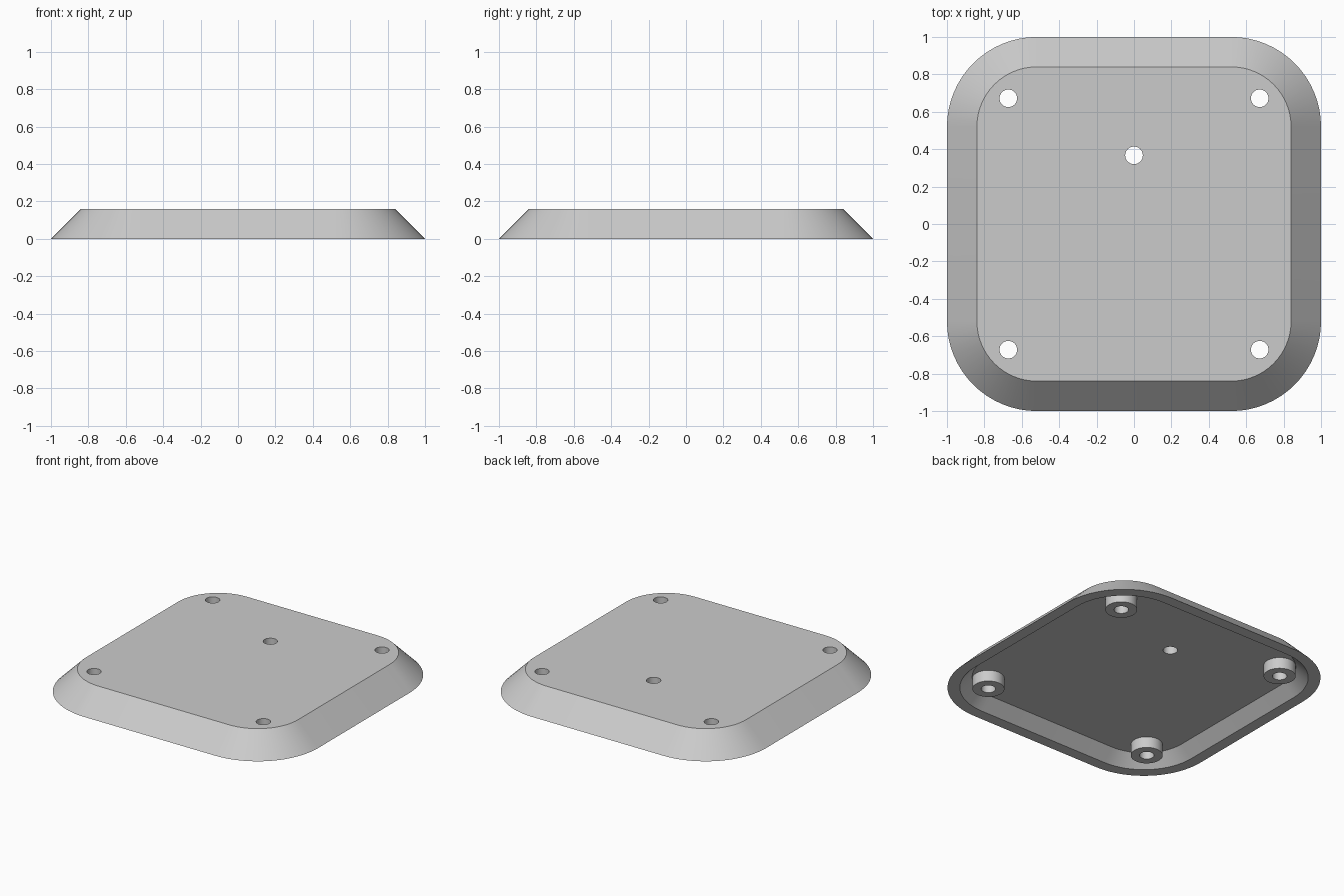
import bpy, bmesh, math

if "Cube" in bpy.data.objects:
    bpy.data.objects.remove(bpy.data.objects["Cube"], do_unlink=True)

HEIGHT, CEILING = 0.16, 0.08      # plate top and underside of the hollow
CORNER = 0.52                     # centre of the corner arcs
POST, HOLE_R, BOSS_R = 0.672, 0.047, 0.104
ARC, SEG = 16, 48

gray = bpy.data.materials.new("plain_gray")
gray.use_nodes = True
color = (0.6, 0.6, 0.6, 1)
gray.diffuse_color = color
gray.node_tree.nodes["Principled BSDF"].inputs["Base Color"].default_value = color


def make_object(name, bm):
    bmesh.ops.recalc_face_normals(bm, faces=bm.faces)
    mesh = bpy.data.meshes.new(name)
    bm.to_mesh(mesh)
    bm.free()
    mesh.materials.append(gray)
    obj = bpy.data.objects.new(name, mesh)
    bpy.context.collection.objects.link(obj)
    return obj


def activate(obj):
    bpy.ops.object.select_all(action='DESELECT')
    obj.select_set(True)
    bpy.context.view_layer.objects.active = obj


def smooth(obj):
    activate(obj)
    bpy.ops.object.shade_smooth_by_angle(angle=math.radians(30))


def rounded_ring(bm, radius, z):
    """Rounded square whose corner arcs share fixed centres."""
    ring = []
    for quarter, (sx, sy) in enumerate([(1, 1), (-1, 1), (-1, -1), (1, -1)]):
        for i in range(ARC + 1):
            a = (quarter + i / ARC) * math.pi / 2
            ring.append(bm.verts.new((sx * CORNER + radius * math.cos(a),
                                      sy * CORNER + radius * math.sin(a), z)))
    return ring


def circle_ring(bm, x, y, radius, z):
    return [bm.verts.new((x + radius * math.cos(i * math.tau / SEG),
                          y + radius * math.sin(i * math.tau / SEG), z))
            for i in range(SEG)]


def bridge(bm, a, b):
    for i in range(len(a)):
        j = (i + 1) % len(a)
        bm.faces.new((a[i], a[j], b[j], b[i]))


# Hollow plate with sloped sides
bm = bmesh.new()
base_r = 1 - CORNER
rings = [rounded_ring(bm, r, z) for r, z in (
    (base_r - HEIGHT, HEIGHT), (base_r, 0),
    (base_r - CEILING, 0), (base_r - 2 * CEILING, CEILING))]
for a, b in zip(rings, rings[1:]):
    bridge(bm, a, b)
bm.faces.new(rings[0])
bm.faces.new(rings[-1])
plate = make_object("base_plate", bm)

# Drill the four corner holes and the single offset hole
corners = [(x, y) for x in (-POST, POST) for y in (-POST, POST)]
bm = bmesh.new()
for x, y in corners + [(0, 0.367)]:
    low = circle_ring(bm, x, y, HOLE_R, CEILING / 2)
    high = circle_ring(bm, x, y, HOLE_R, HEIGHT + CEILING)
    bridge(bm, low, high)
    bm.faces.new(low)
    bm.faces.new(high)
cutter = make_object("hole_cutter", bm)
cutter.hide_render = True
drill = plate.modifiers.new("holes", 'BOOLEAN')
drill.operation = 'DIFFERENCE'
drill.solver = 'EXACT'
drill.object = cutter
activate(plate)
bpy.ops.object.modifier_apply(modifier=drill.name)
bpy.data.objects.remove(cutter, do_unlink=True)
smooth(plate)

# Hollow screw bosses under the corner holes
for x, y in corners:
    bm = bmesh.new()
    profile = [(HOLE_R, CEILING), (HOLE_R, 0), (BOSS_R, 0), (BOSS_R, CEILING)]
    tube = [circle_ring(bm, x, y, r, z) for r, z in profile]
    for a, b in zip(tube, tube[1:] + tube[:1]):
        bridge(bm, a, b)
    side = "left" if x > 0 else "right"
    end = "front" if y < 0 else "back"
    smooth(make_object(f"screw_boss_{end}_{side}", bm))
